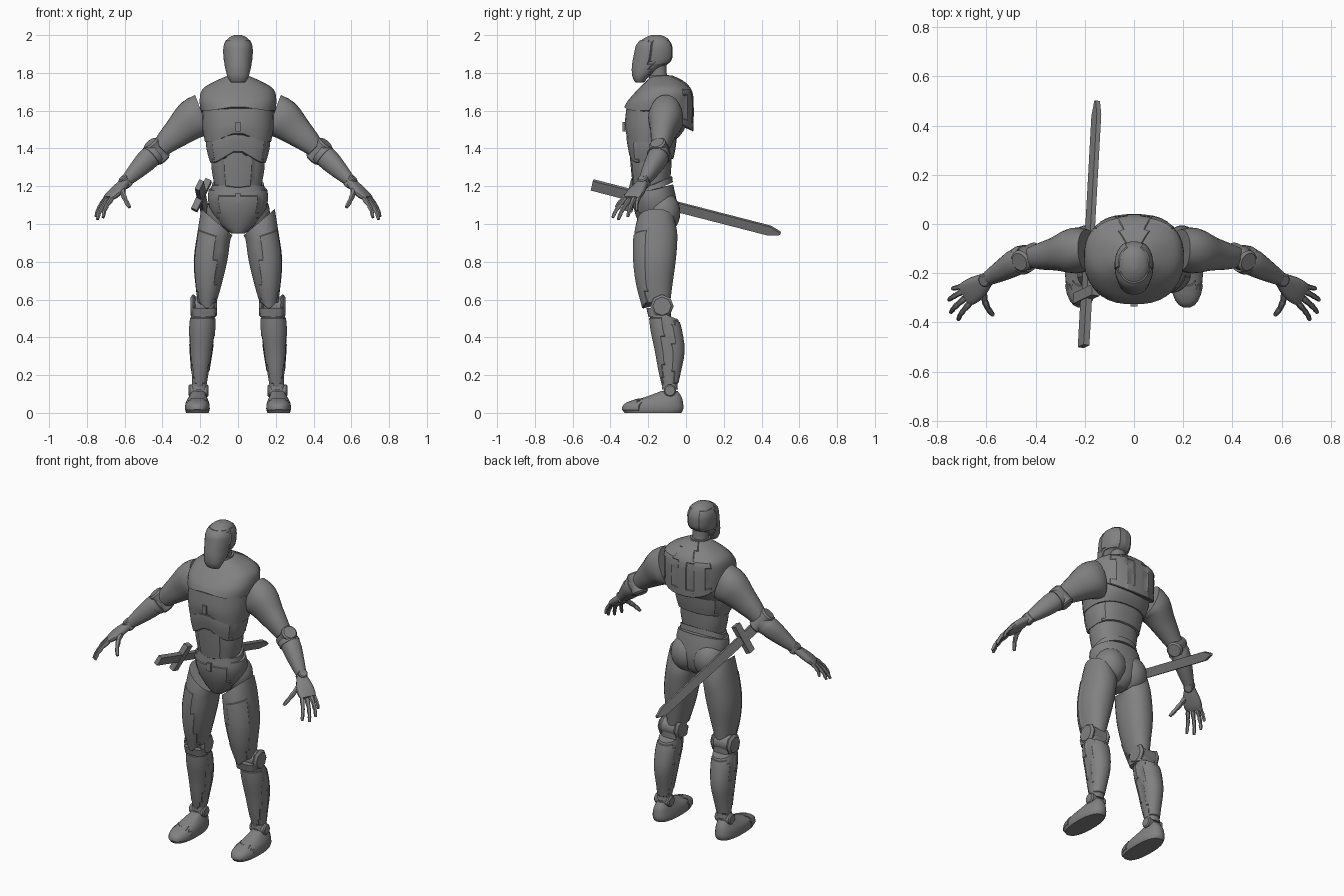
import bpy, bmesh, math
from mathutils import Vector, Matrix

if "Cube" in bpy.data.objects:
    bpy.data.objects.remove(bpy.data.objects["Cube"])

grey = bpy.data.materials.new("plain_grey")
grey.use_nodes = True
COLOUR = (0.22, 0.22, 0.22, 1)
grey.diffuse_color = COLOUR
grey.node_tree.nodes["Principled BSDF"].inputs["Base Color"].default_value = COLOUR
X, Y, Z = Vector((1, 0, 0)), Vector((0, 1, 0)), Vector((0, 0, 1))


def finish(name, bm, mirror=False, angle=35):
    """Turn a bmesh into a shaded object, optionally mirrored across x."""
    bmesh.ops.recalc_face_normals(bm, faces=bm.faces)
    mesh = bpy.data.meshes.new(name)
    bm.to_mesh(mesh)
    bm.free()
    obj = bpy.data.objects.new(name, mesh)
    bpy.context.collection.objects.link(obj)
    mesh.materials.append(grey)
    if mirror:
        obj.modifiers.new("Mirror", "MIRROR").use_mirror_merge = False
    bpy.ops.object.select_all(action="DESELECT")
    obj.select_set(True)
    bpy.context.view_layer.objects.active = obj
    bpy.ops.object.shade_smooth_by_angle(angle=math.radians(angle))
    return obj


def smooth_rings(rings, steps):
    """Catmull-Rom interpolation of the ring values."""
    rings = [tuple(r) + (0,) * (8 - len(r)) for r in rings]
    out = []
    for i in range(len(rings) - 1):
        p0, p1, p2 = rings[max(i - 1, 0)], rings[i], rings[i + 1]
        p3 = rings[min(i + 2, len(rings) - 1)]
        for k in range(steps):
            t = k / steps
            out.append([b + t * (c - a) / 2 + t * t * (a - 2.5 * b + 2 * c - d / 2)
                        + t ** 3 * (1.5 * (b - c) + (d - a) / 2)
                        for a, b, c, d in zip(p0, p1, p2, p3)])
    return out + [list(rings[-1])]


def loft(name, rings, path=False, mirror=False, n=24, power=2.2, steps=3, panels=()):
    """Skin rings of (x, y, z, half width, half depth, front, back, side lift)."""
    bm = bmesh.new()
    rings = smooth_rings(rings, steps)
    loops = []
    for i, (x, y, z, ra, rb, front, back, side) in enumerate(rings):
        u, v, c = X, Y, Vector((x, y, z))
        if path:
            d = Vector(rings[min(i + 1, len(rings) - 1)][:3]) - Vector(rings[max(i - 1, 0)][:3])
            u = d.cross(Z).normalized()
            v = u.cross(d).normalized()
        loop = []
        for k in range(n):
            a = math.tau * (k + 0.5) / n
            su, sv = [math.copysign(abs(q) ** (2 / power), q) for q in (math.cos(a), math.sin(a))]
            lift = side * su + back * max(0, sv)
            if sv < 0:
                lift += front * max(0, 1 - 1.3 * abs(su))
            loop.append(bm.verts.new(c + u * ra * su + v * rb * sv + Z * lift))
        loops.append(loop)
    for p, q in zip(loops, loops[1:]):
        for k in range(n):
            bm.faces.new((p[k], p[(k + 1) % n], q[(k + 1) % n], q[k]))
    bm.faces.new(loops[0])
    bm.faces.new(loops[-1])
    bmesh.ops.recalc_face_normals(bm, faces=bm.faces)
    # Raised plates over the faces chosen by each rule
    for rule in panels:
        chosen = [f for f in bm.faces if len(f.verts) == 4 and rule(f.calc_center_median())]
        if chosen:
            bmesh.ops.inset_region(bm, faces=chosen, thickness=0.004, depth=0.004)
    return finish(name, bm, mirror)


def disc(name, centre, axis, radius, width, n=16, mirror=True):
    """Joint drum with a bevelled rim."""
    bm = bmesh.new()
    turn = Z.rotation_difference(Vector(axis)).to_matrix().to_4x4()
    bmesh.ops.create_cone(bm, cap_ends=True, segments=n, radius1=radius, radius2=radius,
                          depth=width, matrix=Matrix.Translation(centre) @ turn)
    rim = [e for e in bm.edges if any(len(f.verts) > 4 for f in e.link_faces)]
    bmesh.ops.bevel(bm, geom=rim, offset=radius * 0.2, segments=1, affect="EDGES")
    return finish(name, bm, mirror)


def plate(name, outline, origin, a, b, thick):
    """Extrude a flat outline lying in the a, b plane."""
    bm = bmesh.new()
    normal = a.cross(b).normalized() * thick
    face = bm.faces.new([bm.verts.new(origin + a * p + b * q - normal / 2) for p, q in outline])
    new = bmesh.ops.extrude_face_region(bm, geom=[face])["geom"]
    bmesh.ops.translate(bm, vec=normal, verts=[g for g in new if isinstance(g, bmesh.types.BMVert)])
    return finish(name, bm)


def rect(a0, a1, h):
    return [(a0, -h), (a1, -h), (a1, h), (a0, h)]


# Head and neck
loft("head", [(0, -.245, 1.75, .035, .02), (0, -.24, 1.78, .052, .04), (0, -.212, 1.82, .063, .072),
              (0, -.18, 1.86, .071, .1), (0, -.17, 1.91, .075, .1), (0, -.167, 1.95, .071, .092),
              (0, -.16, 1.985, .05, .06), (0, -.158, 2.0, .018, .024)],
     panels=[lambda c: c.y < -.19 and c.z < 1.98,
             lambda c: c.y > -.18 and abs(c.x) > .03 and 1.84 < c.z < 1.97])
loft("neck", [(0, -.135, 1.74, .052, .05), (0, -.145, 1.79, .046, .044), (0, -.15, 1.87, .048, .046)])
loft("collar", [(0, -.14, 1.765, .06, .058), (0, -.142, 1.79, .056, .053)], steps=1)

# Torso shells, each overlapping the one below
loft("upper_chest", [(0, -.145, 1.6, .197, .182, .025, -.11), (0, -.135, 1.655, .204, .172),
                     (0, -.115, 1.715, .188, .138), (0, -.115, 1.757, .12, .095),
                     (0, -.13, 1.785, .055, .05)], n=32, power=2.4,
     panels=[lambda c: c.y > -.08 and abs(c.x) < .05,
             lambda c: c.y > -.06 and .06 < c.x < .15 and c.z < 1.72,
             lambda c: c.y > -.06 and -.15 < c.x < -.06 and c.z < 1.72])
loft("rib_cage", [(0, -.18, 1.435, .176, .138, .055, .02), (0, -.162, 1.52, .19, .163, .01),
                  (0, -.148, 1.64, .19, .165)], n=32, power=2.4)
loft("upper_abdomen", [(0, -.185, 1.325, .148, .115, .07, .02), (0, -.185, 1.4, .168, .126, .06),
                       (0, -.18, 1.47, .172, .13, .04)], n=32, power=2.4,
     panels=[lambda c: c.y < -.22 and abs(c.x) < .13, lambda c: c.y > -.12 and abs(c.x) < .13])
loft("waist", [(0, -.18, 1.205, .125, .097, -.015, .03), (0, -.183, 1.29, .14, .105),
               (0, -.185, 1.4, .145, .112)], n=32, power=2.4,
     panels=[lambda c: c.y < -.2 and abs(c.x) < .07])
loft("belt", [(0, -.175, 1.172, .143, .106, 0, .05), (0, -.175, 1.205, .138, .102, 0, .05)],
     n=32, steps=1)
for label, y, z in (("sternum_clasp", -.33, 1.515), ("belt_clasp", -.283, 1.14)):
    plate(label, rect(-.014, .014, .025), Vector((0, y, z)), X, Z, .012)

# Pelvis with rounded seat
loft("pelvis", [(0, -.16, .95, .035, .06), (0, -.15, .985, .085, .088), (0, -.155, 1.06, .14, .112),
                (0, -.165, 1.13, .16, .115), (0, -.172, 1.18, .155, .104, 0, .03)], n=32,
     panels=[lambda c: c.y < -.2 and abs(c.x) < .1 and c.z < 1.15])
seat = bmesh.new()
bmesh.ops.create_uvsphere(seat, u_segments=24, v_segments=14, radius=1, matrix=Matrix.Translation(
    (.075, -.12, 1.06)) @ Matrix.Diagonal((.094, .09, .11, 1)))
finish("seat_muscle", seat, mirror=True)

# Legs
loft("thigh", [(.112, -.16, 1.01, .083, .1, 0, 0, .07), (.127, -.16, .94, .086, .115, 0, 0, .03),
               (.145, -.165, .81, .09, .112), (.156, -.166, .68, .07, .095),
               (.164, -.155, .585, .05, .072, -.04)], mirror=True,
     panels=[lambda c: c.y < -.21 and c.x > .12 and c.z < .95])
disc("knee_drum", (.181, -.127, .565), X, .052, .135)
for label, x in (("knee_outer_cap", .236), ("knee_inner_cap", .127)):
    disc(label, (x, -.127, .565), X, .062, .03, n=8)
loft("knee_guard", [(.178, -.14, .51, .062, .06), (.178, -.145, .555, .066, .065)],
     steps=1, power=4, mirror=True)
loft("shin", [(.205, -.085, .135, .037, .036), (.2, -.086, .22, .046, .056), (.195, -.086, .33, .059, .076),
              (.19, -.105, .44, .067, .08), (.186, -.118, .525, .062, .076, 0, -.03)], mirror=True,
     panels=[lambda c: c.y < -.12 and c.z < .5, lambda c: c.y > -.07 and .16 < c.z < .48])
disc("ankle_drum", (.209, -.085, .118), X, .033, .105)
loft("ankle_collar", [(.207, -.085, .125, .044, .042), (.206, -.085, .15, .042, .04)],
     steps=1, mirror=True)
loft("foot", [(.215, -.175, 0, .06, .152), (.215, -.175, .022, .066, .162),
              (.215, -.165, .055, .062, .15, -.005), (.213, -.118, .085, .048, .095),
              (.21, -.088, .115, .032, .045)], mirror=True, power=2.4,
     panels=[lambda c: c.y < -.25 and c.z > .015])

# Arms
loft("upper_arm", [(.19, -.105, 1.575, .083, .115), (.24, -.108, 1.553, .093, .107),
                   (.31, -.12, 1.493, .07, .083), (.37, -.13, 1.44, .056, .064),
                   (.41, -.135, 1.4, .045, .05)], path=True, mirror=True)
elbow, wrist = Vector((.43, -.135, 1.385)), Vector((.595, -.222, 1.224))
arm_dir = (wrist - elbow).normalized()
arm_up = arm_dir.cross(Z).cross(arm_dir).normalized()
disc("elbow_drum", elbow, arm_up, .046, .125)
loft("elbow_cuff", [(.437, -.14, 1.378, .056, .057), (.46, -.148, 1.357, .06, .061)],
     path=True, steps=1, mirror=True)
loft("forearm", [(.425, -.135, 1.39, .046, .046), (.47, -.15, 1.35, .055, .058),
                 (.53, -.185, 1.29, .045, .048), (.59, -.219, 1.23, .03, .031)],
     path=True, mirror=True)
disc("wrist_drum", wrist, arm_up, .028, .062)

# Hands
loft("palm", [(.593, -.222, 1.226, .026, .022), (.635, -.255, 1.183, .047, .023),
              (.668, -.278, 1.152, .052, .02), (.688, -.29, 1.135, .046, .014)],
     path=True, mirror=True, n=16, power=2.8)


def finger(name, base, tip, size):
    """Three tapering segments with a slight curl."""
    base, tip = Vector(base), Vector(tip)
    bend = Vector((.5, -.2, .4)) * size
    knots = [base, base.lerp(tip, .4) + bend, base.lerp(tip, .72) + bend, tip]
    for i in range(3):
        r, d = size * (1 - .12 * i), (knots[i + 1] - knots[i]) * .05
        loft(f"{name}_segment_{i + 1}", [(*(knots[i] - d), r * .8, r * .8),
                                         (*knots[i].lerp(knots[i + 1], .3), r, r),
                                         (*(knots[i + 1] + d), r * .7, r * .7)],
             path=True, mirror=True, n=10, steps=2)


finger("little_finger", (.692, -.25, 1.145), (.738, -.262, 1.07), .0125)
finger("ring_finger", (.694, -.272, 1.138), (.752, -.308, 1.04), .0135)
finger("middle_finger", (.686, -.3, 1.13), (.744, -.358, 1.025), .014)
finger("index_finger", (.668, -.322, 1.135), (.714, -.388, 1.035), .0135)
finger("thumb", (.615, -.27, 1.185), (.575, -.368, 1.09), .016)

# Sword hanging at the right hip
pommel, point = Vector((-.205, -.497, 1.207)), Vector((-.15, .5, .95))
along = (point - pommel).normalized()
across = Vector((.4, 0, .9))
across = (across - along * across.dot(along)).normalized()
length = (point - pommel).length
plate("sword_grip", rect(0, .22, .028), pommel, along, across, .026)
plate("sword_guard", rect(.195, .24, .09), pommel, along, across, .034)
plate("sword_blade", [(.22, -.026), (length - .06, -.026), (length, -.006), (length, .006),
                      (length - .06, .026), (.22, .026)], pommel, along, across, .02)
